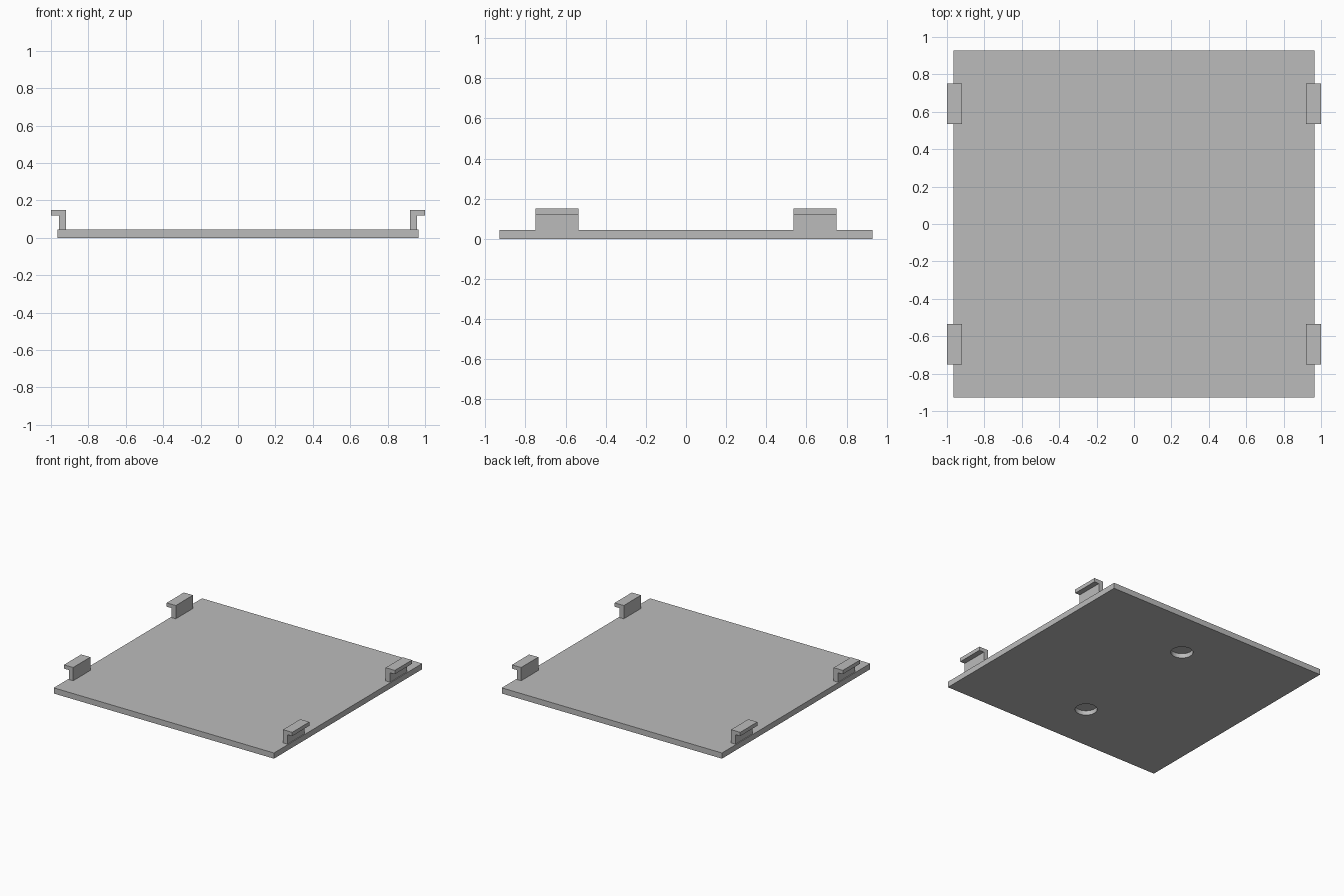
import bpy
import bmesh

cube = bpy.data.objects.get("Cube")
if cube:
    bpy.data.objects.remove(cube, do_unlink=True)

# Single plain grey
grey = bpy.data.materials.new("plain grey")
grey.use_nodes = True
colour = (0.5, 0.5, 0.5, 1)
grey.diffuse_color = colour
grey.node_tree.nodes["Principled BSDF"].inputs["Base Color"].default_value = colour

PLATE_X, PLATE_Y, PLATE_TOP = 0.965, 0.928, 0.045
HOLE_Y, HOLE_RADIUS, HOLE_DEPTH = 0.535, 0.08, 0.035


def add_prism(name, profile, axis, start, end):
    """Extrude a closed profile along an axis (profile keeps the other two)."""
    bm = bmesh.new()
    points = []
    for p in profile:
        co = list(p)
        co.insert(axis, start)
        points.append(bm.verts.new(co))
    face = bm.faces.new(points)
    moved = bmesh.ops.extrude_face_region(bm, geom=[face])["geom"]
    for v in moved:
        if isinstance(v, bmesh.types.BMVert):
            v.co[axis] = end
    bmesh.ops.recalc_face_normals(bm, faces=bm.faces)
    mesh = bpy.data.meshes.new(name)
    bm.to_mesh(mesh)
    bm.free()
    mesh.materials.append(grey)
    obj = bpy.data.objects.new(name, mesh)
    bpy.context.collection.objects.link(obj)
    return obj


# Base plate
corners = [(-PLATE_X, -PLATE_Y), (PLATE_X, -PLATE_Y), (PLATE_X, PLATE_Y), (-PLATE_X, PLATE_Y)]
plate = add_prism("base_plate", corners, 2, 0, PLATE_TOP)

# Blind round holes in the underside
for y in (-HOLE_Y, HOLE_Y):
    bpy.ops.mesh.primitive_cylinder_add(
        vertices=48, radius=HOLE_RADIUS, depth=2 * HOLE_DEPTH, location=(0, y, 0))
    cutter = bpy.context.object
    cutter.name = "hole_cutter"
    cutter.hide_render = True
    cutter.data.materials.append(grey)
    cut = plate.modifiers.new("hole", "BOOLEAN")
    cut.operation = "DIFFERENCE"
    cut.solver = "EXACT"
    cut.object = cutter
    bpy.context.view_layer.objects.active = plate
    bpy.ops.object.modifier_apply(modifier=cut.name)
    bpy.data.objects.remove(cutter, do_unlink=True)

# Four hooked clips with lips pointing outward
hook = [(0.92, PLATE_TOP), (0.958, PLATE_TOP), (0.958, 0.12),
        (1, 0.12), (1, 0.15), (0.92, 0.15)]
for side, sx in (("left", 1), ("right", -1)):
    for end, sy in (("front", -1), ("back", 1)):
        profile = [(sx * x, z) for x, z in hook]
        add_prism(f"{end}_{side}_clip", profile, 1, sy * 0.535, sy * 0.75)
